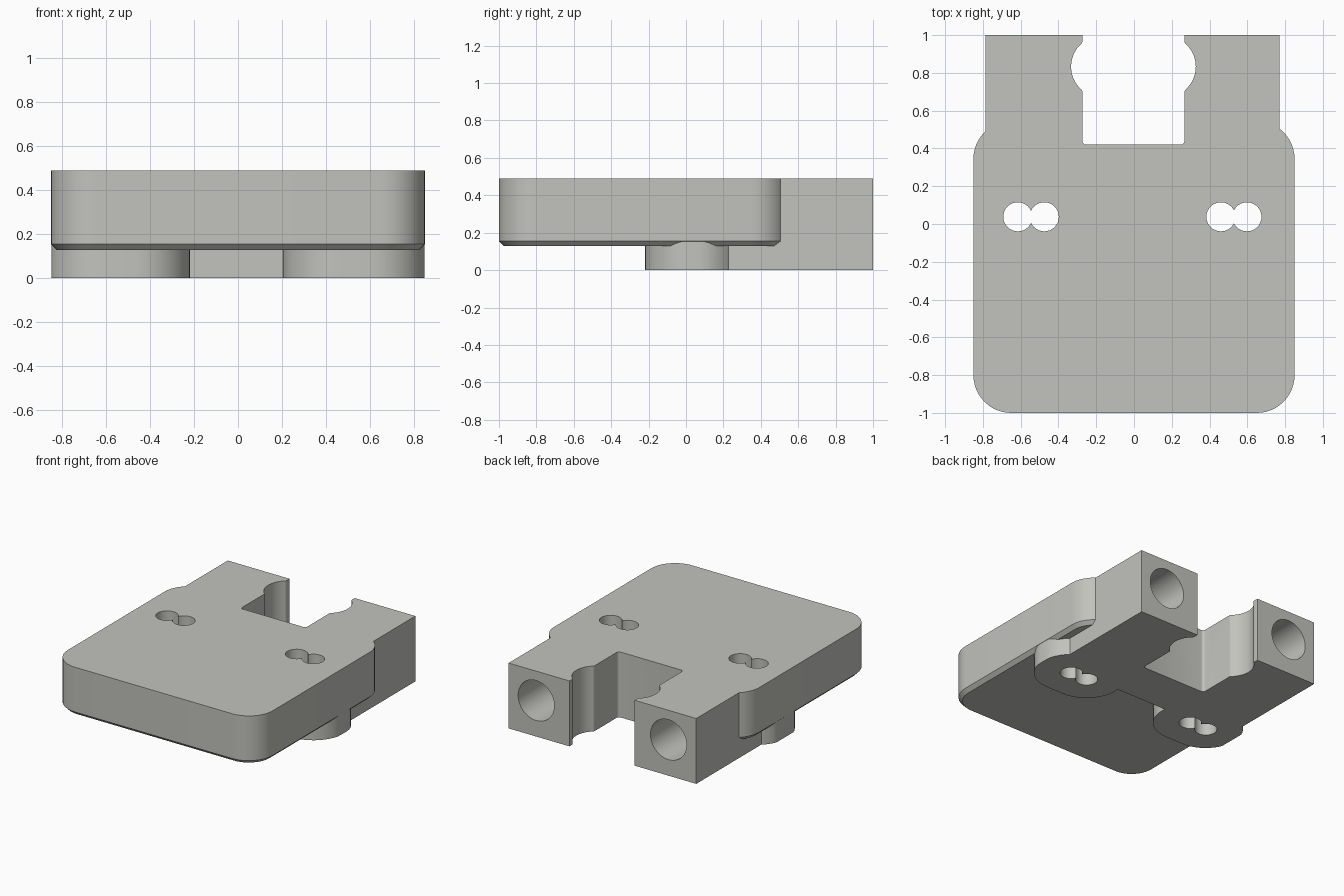
import bpy, bmesh, math

if "Cube" in bpy.data.objects:
    bpy.data.objects.remove(bpy.data.objects["Cube"])

grey = bpy.data.materials.new("light grey")
grey.diffuse_color = (0.54, 0.54, 0.51, 1)
grey.use_nodes = True
grey.node_tree.nodes["Principled BSDF"].inputs["Base Color"].default_value = grey.diffuse_color


def arc(cx, cy, r, a0, a1, n=12):
    """Points along an arc, angles in degrees."""
    return [(cx + r * math.cos(math.radians(a0 + (a1 - a0) * i / n)),
             cy + r * math.sin(math.radians(a0 + (a1 - a0) * i / n)))
            for i in range(n + 1)]


def prism(name, points, z0, z1):
    """Extrude a flat outline from z0 to z1."""
    bm = bmesh.new()
    face = bm.faces.new([bm.verts.new((x, y, z0)) for x, y in points])
    up = bmesh.ops.extrude_face_region(bm, geom=[face])
    for v in up["geom"]:
        if isinstance(v, bmesh.types.BMVert):
            v.co.z = z1
    bmesh.ops.recalc_face_normals(bm, faces=bm.faces)
    mesh = bpy.data.meshes.new(name)
    bm.to_mesh(mesh)
    bm.free()
    obj = bpy.data.objects.new(name, mesh)
    mesh.materials.append(grey)
    bpy.context.collection.objects.link(obj)
    return obj


def combine(target, other, operation):
    """Apply a boolean and remove the helper."""
    mod = target.modifiers.new("join", 'BOOLEAN')
    mod.operation, mod.object, mod.solver = operation, other, 'EXACT'
    bpy.context.view_layer.objects.active = target
    bpy.ops.object.modifier_apply(modifier=mod.name)
    bpy.data.objects.remove(other)


def rounded_rect(w, y0, y1, r):
    return (arc(w - r, y0 + r, r, -90, 0) + arc(w - r, y1 - r, r, 0, 90)
            + arc(-w + r, y1 - r, r, 90, 180) + arc(-w + r, y0 + r, r, 180, 270))


# Main plate with rounded corners and a bevelled lower rim
body = prism("carriage_block", rounded_rect(0.85, -1, 0.545, 0.2), 0.128, 0.49)
bm = bmesh.new()
bm.from_mesh(body.data)
rim = [e for e in bm.edges if all(v.co.z < 0.13 for v in e.verts)]
bmesh.ops.bevel(bm, geom=rim, offset=0.027, offset_type='OFFSET', segments=1,
                affect='EDGES')
bm.to_mesh(body.data)
bm.free()

# Rear block that becomes the two arms
arms = prism("arms", [(-0.785, 0.07), (0.77, 0.07), (0.77, 1), (-0.785, 1)], 0, 0.49)
# Keep the front of the block below the plate's upper surface
combine(body, arms, 'UNION')

# Bosses below the plate, around each pair of screw holes
hole_pairs = [(-0.615, -0.475), (0.46, 0.598)]
HY = 0.038
for x0, x1 in hole_pairs:
    outline = arc(x1, HY, 0.257, -90, 90, 24) + arc(x0, HY, 0.257, 90, 270, 24)
    outline = [(max(-0.849, min(0.849, x)), y) for x, y in outline]
    combine(body, prism("boss", outline, 0, 0.3), 'UNION')

# Rear notch with circular side pockets and softened corners
H, CX, CY, R, F = 0.27, 0.167, 0.833, 0.163, 0.02
dy = math.sqrt((R + F) ** 2 - (H + F - CX) ** 2)
a = math.degrees(math.atan2(dy, H + F - CX))
side = (arc(H - 0.02, 0.44, 0.02, -90, 0, 5)
        + arc(H + F, CY - dy, F, 180, 180 - a, 5)
        + arc(CX, CY, R, -a, a, 24)[1:-1]
        + arc(H + F, CY + dy, F, 180 + a, 180, 5) + [(H, 1.1)])
notch = [(x - 0.003, y) for x, y in side + [(-x, y) for x, y in reversed(side)]]
combine(body, prism("notch_cutter", notch, -0.1, 0.6), 'DIFFERENCE')

# Overlapping vertical screw holes
for pair in hole_pairs:
    for x in pair:
        hole = prism("hole_cutter", arc(x, HY, 0.077, 0, 360, 32)[:-1], -0.1, 0.6)
        combine(body, hole, 'DIFFERENCE')

# Round bores in the arm ends
for x in (-0.555, 0.542):
    bore = prism("bore_cutter", arc(0, 0, 0.15, 0, 360, 40)[:-1], -0.7, 0.0)
    bore.rotation_euler = (-math.pi / 2, 0, 0)
    bore.location = (x, 1.1, 0.27)
    bpy.context.view_layer.update()
    combine(body, bore, 'DIFFERENCE')

bpy.ops.object.select_all(action='DESELECT')
body.select_set(True)
bpy.context.view_layer.objects.active = body
bpy.ops.object.shade_smooth_by_angle(angle=math.radians(28))
